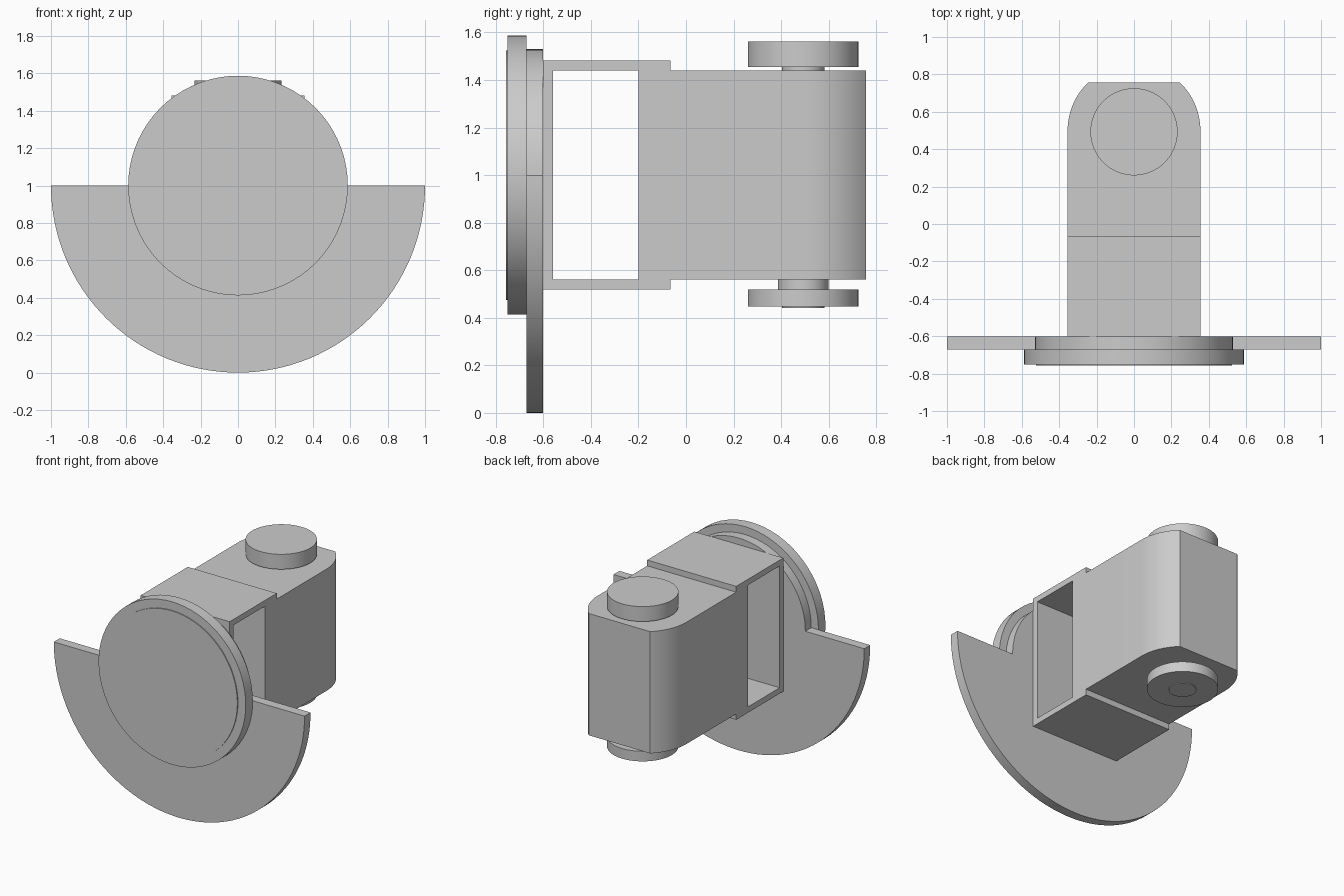
import bpy, bmesh
from math import cos, sin, pi, asin
from mathutils import Vector

if "Cube" in bpy.data.objects:
    bpy.data.objects.remove(bpy.data.objects["Cube"], do_unlink=True)

grey = bpy.data.materials.new("light grey")
grey.use_nodes = True
colour = (0.6, 0.6, 0.6, 1)
grey.diffuse_color = colour
grey.node_tree.nodes["Principled BSDF"].inputs["Base Color"].default_value = colour


def arc(radius, start, end, steps, centre=(0, 0)):
    return [(centre[0] + radius * cos(start + (end - start) * i / steps),
             centre[1] + radius * sin(start + (end - start) * i / steps))
            for i in range(steps + 1)]


def circle(radius, centre):
    return arc(radius, 0, 2 * pi, 72, centre)[:-1]


def extrude(name, profile, axis, low, high):
    """Extrude a 2D outline along y (outline in x, z), z (x, y) or x (y, z)."""
    place = {"x": lambda a, b, d: (d, a, b),
             "y": lambda a, b, d: (a, d, b),
             "z": lambda a, b, d: (a, b, d)}[axis]
    bm = bmesh.new()
    face = bm.faces.new([bm.verts.new(place(a, b, low)) for a, b in profile])
    result = bmesh.ops.extrude_face_region(bm, geom=[face])
    verts = [v for v in result["geom"] if isinstance(v, bmesh.types.BMVert)]
    bmesh.ops.translate(bm, verts=verts, vec=Vector(place(0, 0, high - low)))
    bmesh.ops.recalc_face_normals(bm, faces=bm.faces)
    mesh = bpy.data.meshes.new(name)
    bm.to_mesh(mesh)
    bm.free()
    mesh.materials.append(grey)
    obj = bpy.data.objects.new(name, mesh)
    bpy.context.collection.objects.link(obj)
    bpy.ops.object.select_all(action="DESELECT")
    obj.select_set(True)
    bpy.context.view_layer.objects.active = obj
    bpy.ops.object.shade_smooth_by_angle()
    return obj


# Front wheel: half-disc skirt joined to a smaller upper half-disc
hub = (0, 1)
skirt = arc(1, pi, 2 * pi, 64, hub) + arc(0.53, 0, pi, 48, hub)
extrude("skirt_plate", skirt, "y", -0.67, -0.602)
extrude("front_disc", circle(0.587, hub), "y", -0.75, -0.67)
extrude("front_disc_cap", circle(0.525, hub), "y", -0.757, -0.75)

# C-shaped bracket wrapping the front of the body
bracket = [(-0.065, 0.52), (-0.602, 0.52), (-0.602, 1.482), (-0.065, 1.482),
           (-0.065, 1.44), (-0.56, 1.44), (-0.56, 0.562), (-0.065, 0.562)]
extrude("bracket", bracket, "x", -0.355, 0.355)

# Motor body: rounded back cut off flat
half, pivot, back = 0.355, 0.5, 0.757
cut = asin((back - pivot) / half)
body = [(-half, -0.2), (half, -0.2)]
body += arc(half, 0, cut, 14, (0, pivot))
body += arc(half, pi - cut, pi, 14, (0, pivot))
extrude("motor_body", body, "z", 0.562, 1.44)

# Horns and shafts above and below the body
axle = (0, 0.493)
extrude("top_shaft", circle(0.09, axle), "z", 1.44, 1.455)
extrude("top_horn", circle(0.233, axle), "z", 1.455, 1.563)
extrude("bottom_shaft", circle(0.107, axle), "z", 0.52, 0.562)
extrude("bottom_horn", circle(0.233, axle), "z", 0.447, 0.52)
extrude("bottom_screw", circle(0.09, axle), "z", 0.441, 0.447)
